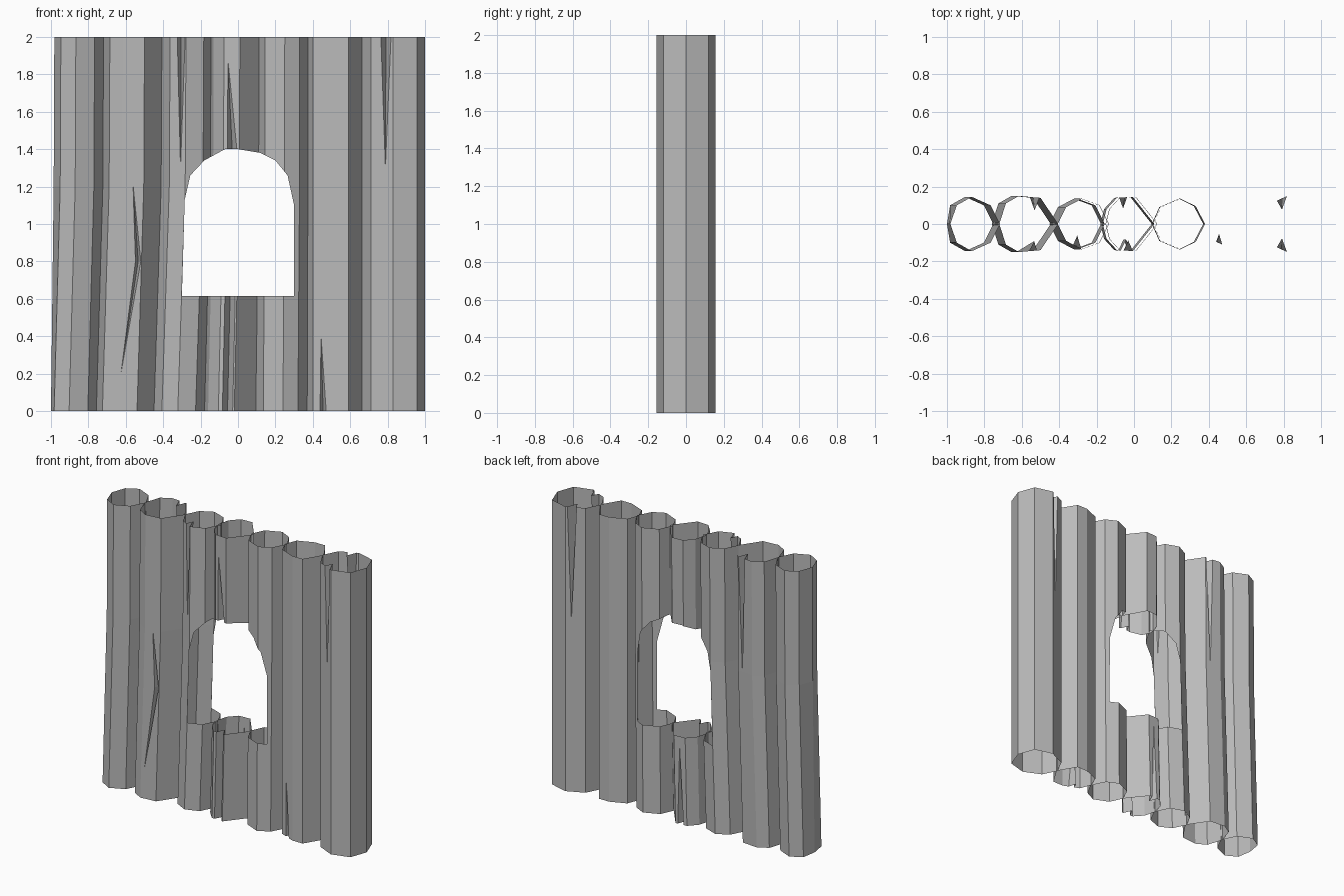
import bpy
import bmesh
from mathutils import Vector

cube = bpy.data.objects.get("Cube")
if cube:
    bpy.data.objects.remove(cube, do_unlink=True)

# One weathered grey for the whole wall
wood = bpy.data.materials.new("weathered_grey_wood")
wood.use_nodes = True
grey = (0.5, 0.5, 0.5, 1)
wood.diffuse_color = grey
wood.node_tree.nodes["Principled BSDF"].inputs["Base Color"].default_value = grey

HEIGHT = 2.0
FRONT, BACK = -1, 1

# Half outline of each log from left to right (x, depth), and its lean
LOGS = [
    ([(-1, 0), (-.965, .1), (-.885, .145), (-.785, .1), (-.735, 0)], .018),
    ([(-.74, 0), (-.705, .11), (-.635, .15), (-.52, .14), (-.425, 0)], .02),
    ([(-.43, 0), (-.385, .09), (-.3, .135), (-.205, .1), (-.155, 0)], .022),
    ([(-.165, 0), (-.145, .08), (-.09, .14), (-.005, .145), (.11, 0)], .015),
    ([(.1, 0), (.14, .09), (.245, .135), (.325, .095), (.375, 0)], .005),
    ([(.37, 0), (.4, .08), (.51, .125), (.59, .125), (.665, 0)], 0),
    ([(.66, 0), (.71, .1), (.83, .155), (.957, .12), (1, 0)], 0),
]

# Splits in the wood: log index, side, facet, then (height, start, end, depth)
CRACKS = [
    (1, FRONT, 2, [(.2, .2, .2, 0), (.8, .72, .97, .05), (1.21, .5, .5, 0)]),
    (1, BACK, 2, [(1.2, .7, .7, 0), (2, .5, .95, .07)]),
    (2, FRONT, 1, [(1.3, .7, .7, 0), (2, .45, .95, .06)]),
    (3, FRONT, 2, [(1.35, .25, .9, .06), (1.88, .25, .25, 0)]),
    (3, BACK, 2, [(0, .3, .8, .06), (.55, .5, .5, 0)]),
    (5, FRONT, 1, [(0, .35, .65, .05), (.4, .4, .4, 0)]),
    (6, FRONT, 1, [(1.3, .65, .65, 0), (2, .45, .9, .06)]),
    (6, BACK, 1, [(1.2, .7, .7, 0), (2, .45, .9, .06)]),
]

# Arched window outline (x, z), clockwise from the lower left
WINDOW = [(-.3, .615), (-.285, 1.13), (-.255, 1.26), (-.18, 1.34), (-.07, 1.4), (0, 1.4),
          (.12, 1.38), (.2, 1.34), (.265, 1.26), (.3, 1.1), (.3, .615)]


def sample(keys, z):
    """Values of a keyed list at height z, held beyond both ends."""
    if z <= keys[0][0]:
        return keys[0][1:]
    for low, high in zip(keys, keys[1:]):
        if z <= high[0]:
            t = (z - low[0]) / (high[0] - low[0])
            return tuple(a + (b - a) * t for a, b in zip(low[1:], high[1:]))
    return keys[-1][1:]


def half_ring(outline, side, cracks, shift, z):
    """Points of one side of a log at height z, with any crack folded inwards."""
    corners = [Vector((max(-1, x + shift), side * y, z)) for x, y in outline]
    points = []
    for i, corner in enumerate(corners):
        points.append(corner)
        for _, crack_side, facet, keys in cracks:
            if crack_side == side and facet == i:
                start, end, depth = sample(keys, z)
                inward = Vector((0, -side * depth, 0))
                points.append(corner.lerp(corners[i + 1], start))
                points.append(corner.lerp(corners[i + 1], (start + end) / 2) + inward)
                points.append(corner.lerp(corners[i + 1], end))
    return points


def cut_window(bm):
    """Slice along each window edge, then remove what lies inside them all."""
    planes = []
    inside = list(bm.faces)
    for (x, z), (next_x, next_z) in zip(WINDOW, WINDOW[1:] + WINDOW[:1]):
        origin = Vector((x, 0, z))
        normal = Vector((next_z - z, 0, x - next_x)).normalized()
        planes.append((origin, normal))
        edges = {e for f in inside for e in f.edges}
        verts = {v for f in inside for v in f.verts}
        bmesh.ops.bisect_plane(bm, geom=inside + list(edges) + list(verts),
                               plane_co=origin, plane_no=normal, dist=1e-5)
        inside = [f for f in bm.faces
                  if all((f.calc_center_median() - o).dot(n) > 0 for o, n in planes)]
        if not inside:
            return
    bmesh.ops.delete(bm, geom=inside, context='FACES')


def build_log(index, outline, lean):
    cracks = [c for c in CRACKS if c[0] == index]
    levels = sorted({0, 1.2, HEIGHT} | {key[0] for c in cracks for key in c[3]})
    bend = [(0, -lean), (1.2, lean * .8), (HEIGHT, lean)]
    bm = bmesh.new()
    rings = []
    for z in levels:
        shift = sample(bend, z)[0]
        front = half_ring(outline, FRONT, cracks, shift, z)
        back = half_ring(outline, BACK, cracks, shift, z)
        rings.append([bm.verts.new(p) for p in front + back[-2:0:-1]])

    # Open hollow shell between the rings
    for lower, upper in zip(rings, rings[1:]):
        for i in range(len(lower)):
            j = (i + 1) % len(lower)
            bm.faces.new((lower[i], lower[j], upper[j], upper[i]))
    bmesh.ops.remove_doubles(bm, verts=bm.verts[:], dist=1e-4)
    bmesh.ops.recalc_face_normals(bm, faces=bm.faces[:])
    cut_window(bm)

    name = f"wall_log_{index + 1}"
    mesh = bpy.data.meshes.new(name)
    bm.to_mesh(mesh)
    bm.free()
    mesh.materials.append(wood)
    bpy.context.collection.objects.link(bpy.data.objects.new(name, mesh))


for number, (outline, lean) in enumerate(LOGS):
    build_log(number, outline, lean)
